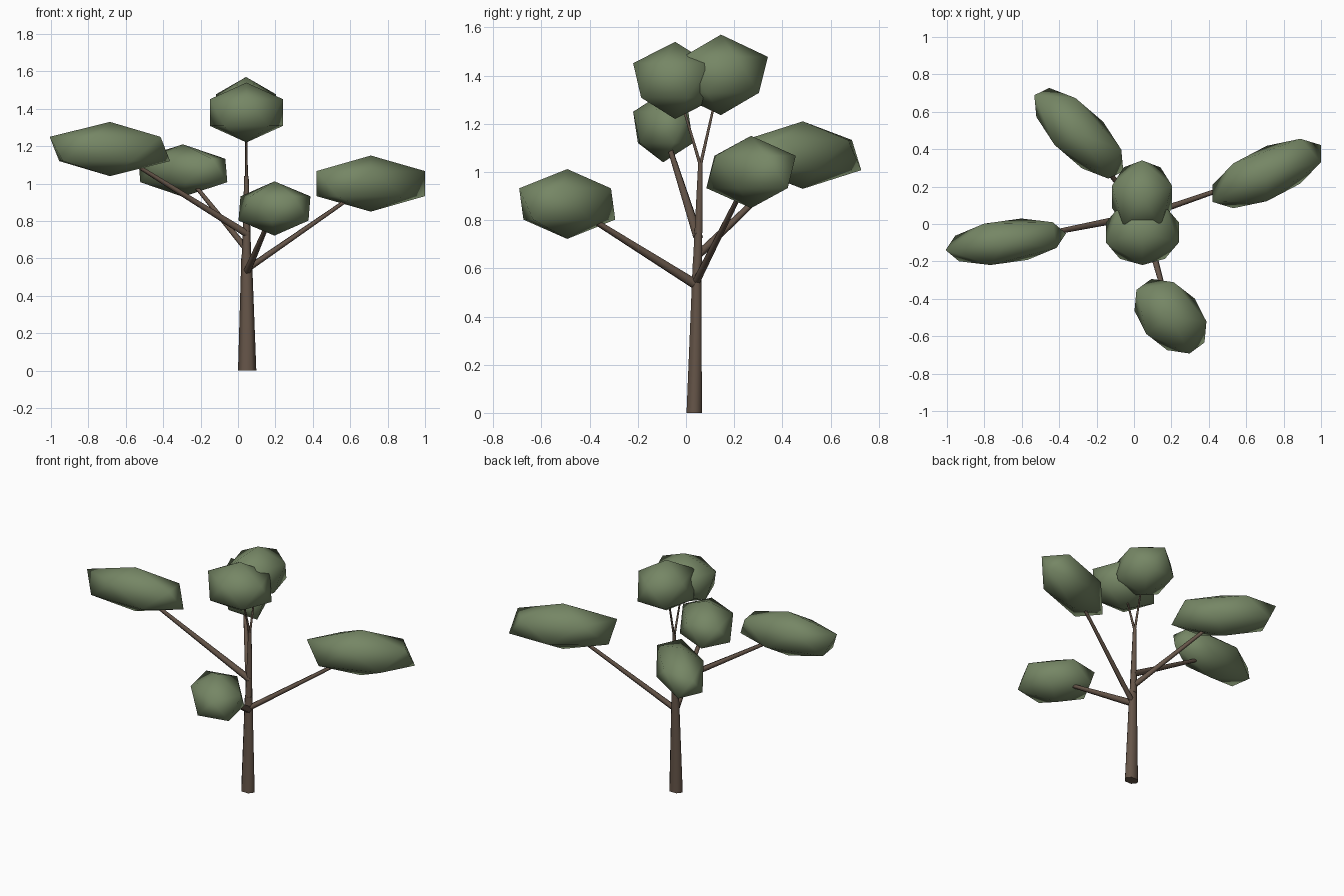
import bpy, bmesh
from mathutils import Matrix, Vector

if "Cube" in bpy.data.objects:
    bpy.data.objects.remove(bpy.data.objects["Cube"])


def material(name, color):
    mat = bpy.data.materials.new(name)
    mat.diffuse_color = (*color, 1)
    mat.use_nodes = True
    mat.node_tree.nodes["Principled BSDF"].inputs["Base Color"].default_value = mat.diffuse_color
    return mat


LEAF = material("leaf_green", (0.18, 0.24, 0.13))
BARK = material("bark_brown", (0.13, 0.09, 0.065))


def finish(bm, name, mat):
    mesh = bpy.data.meshes.new(name)
    bmesh.ops.recalc_face_normals(bm, faces=bm.faces)
    for f in bm.faces:
        f.smooth = len(f.verts) < 5      # round sides smooth, end caps flat
    bm.to_mesh(mesh)
    bm.free()
    mesh.materials.append(mat)
    bpy.context.collection.objects.link(bpy.data.objects.new(name, mesh))


def limb(name, start, end, r0, r1, sides=6, flat=1.0, level=False):
    """Tapered limb; level=True keeps the end rings horizontal."""
    start, end = Vector(start), Vector(end)
    rot = Matrix.Identity(3)
    if not level:
        rot = (end - start).to_track_quat('Z', 'Y').to_matrix()
    bm = bmesh.new()
    bmesh.ops.create_cone(bm, cap_ends=True, segments=sides, radius1=1, radius2=1, depth=2)
    top = [v for v in bm.verts if v.co.z > 0]
    for v in bm.verts:
        pos, r = (end, r1) if v in top else (start, r0)
        # rotate so a corner points along local x
        v.co = pos + rot @ Vector((v.co.y * r, -v.co.x * r * flat, 0))
    finish(bm, name, BARK)


def clump(name, center, ax, ay, height):
    """Stretched icosahedron of leaves; ax and ay are its horizontal axes."""
    m = Matrix(((ax[0], ay[0], 0, center[0]),
                (ax[1], ay[1], 0, center[1]),
                (0, 0, height, center[2]),
                (0, 0, 0, 1)))
    bm = bmesh.new()
    bmesh.ops.create_icosphere(bm, subdivisions=1, radius=1, matrix=m)
    finish(bm, name, LEAF)


# Trunk in two leaning sections
limb("trunk_lower", (.049, .034, 0), (.046, .046, .62), .049, .028, flat=.75, level=True)
limb("trunk_upper", (.046, .047, .60), (.045, .060, 1.04), .025, .012, flat=.9, level=True)

# Leaf clumps: name, centre, two horizontal axes, half height,
# then branch root and branch radii
PARTS = [
    ("right", (.71, .27, 1.0), (-.324, -.17), (.105, -.119), .15,
     (.045, .04, .54), .018, .009),
    ("back_left", (-.295, .485, 1.07), (.254, -.098), (-.103, .253), .14,
     (.045, .045, .65), .017, .009),
    ("left", (-.685, -.095, 1.185), (-.36, -.05), (.02, -.13), .145,
     (.05, .05, .73), .021, .009),
    ("front", (.195, -.493, .867), (.215, -.032), (-.05, .224), .145,
     (.048, .045, .53), .022, .010),
    ("top_front", (.045, -.045, 1.38), (0, -.195), (.229, 0), .16,
     (.045, .062, 1.02), .008, .004),
    ("top_back", (.043, .145, 1.403), (0, .218), (-.188, 0), .167,
     (.045, .058, 1.02), .008, .004),
]
for side, center, ax, ay, height, root, r0, r1 in PARTS:
    clump("leaf_clump_" + side, center, ax, ay, height)
    limb("branch_" + side, root, center, r0, r1)
